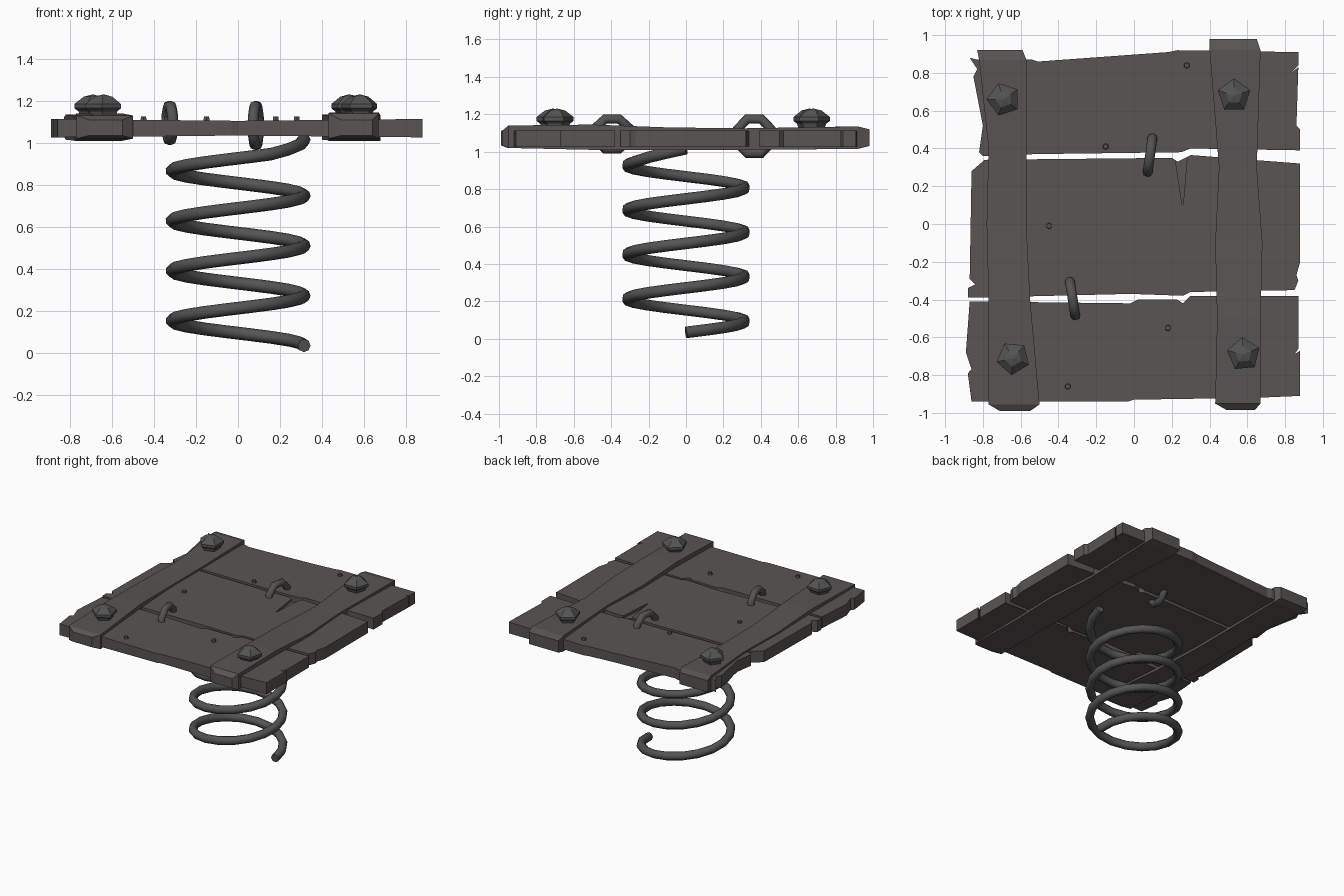
import bpy, bmesh, math
from mathutils import Matrix, Vector

if "Cube" in bpy.data.objects:
    bpy.data.objects.remove(bpy.data.objects["Cube"])


def material(name, rgb):
    mat = bpy.data.materials.new(name)
    mat.use_nodes = True
    mat.diffuse_color = (*rgb, 1)
    shader = mat.node_tree.nodes["Principled BSDF"]
    shader.inputs["Base Color"].default_value = (*rgb, 1)
    shader.inputs["Roughness"].default_value = 0.8
    return mat


wood = material("weathered grey wood", (0.098, 0.09, 0.085))
iron = material("dark iron", (0.09, 0.088, 0.087))


def finish(name, bm, mat):
    bmesh.ops.recalc_face_normals(bm, faces=bm.faces)
    mesh = bpy.data.meshes.new(name)
    bm.to_mesh(mesh)
    bm.free()
    mesh.materials.append(mat)
    obj = bpy.data.objects.new(name, mesh)
    bpy.context.collection.objects.link(obj)
    return obj


def loft(name, rings, mat):
    """Skin a row of equal-length point rings and cap both ends."""
    bm = bmesh.new()
    rows = [[bm.verts.new(p) for p in ring] for ring in rings]
    count = len(rows[0])
    for low, high in zip(rows, rows[1:]):
        for i in range(count):
            j = (i + 1) % count
            bm.faces.new((low[i], low[j], high[j], high[i]))
    bm.faces.new(rows[0])
    bm.faces.new(rows[-1])
    return finish(name, bm, mat)


def bar(name, stations, mat):
    """Bar along y; each station is y, left x, right x, bottom, top."""
    rings = [[(a, y, lo), (b, y, lo), (b, y, hi), (a, y, hi)]
             for y, a, b, lo, hi in stations]
    return loft(name, rings, mat)


def plank(name, outline):
    """Extrude a chipped outline, then let its ends swell slightly."""
    bm = bmesh.new()
    base = bm.faces.new([bm.verts.new((x, y, -0.5)) for x, y in outline])
    top = bmesh.ops.extrude_face_region(bm, geom=[base])
    for v in top["geom"]:
        if isinstance(v, bmesh.types.BMVert):
            v.co.z = 0.5
    for cut in (-0.5, 0, 0.4):
        bmesh.ops.bisect_plane(bm, geom=bm.verts[:] + bm.edges[:] + bm.faces[:],
                               plane_co=(cut, 0, 0), plane_no=(1, 0, 0))
    for v in bm.verts:
        v.co.z = 1.07 + v.co.z * (0.07 + 0.02 * abs(v.co.x))
    return finish(name, bm, wood)


# Three chipped planks
plank("back_plank", [
    (-.87, .88), (-.83, .87), (-.54, .87), (-.51, .86), (.18, .91), (.23, .92),
    (.87, .91), (.87, .84), (.83, .80), (.87, .83), (.86, .52), (.88, .5),
    (.88, .39), (.3, .4), (.25, .38), (-.52, .37), (-.8, .36), (-.82, .38),
    (-.8, .52), (-.85, .78), (-.83, .82)])
middle = plank("middle_plank", [
    (-.86, .28), (-.79, .34), (.2, .35), (.23, .33), (.3, .365), (.88, .32),
    (.88, -.2), (.86, -.27), (.87, -.3), (.85, -.35), (.3, -.36), (.26, -.38),
    (-.02, -.37), (-.84, -.39), (-.88, -.39), (-.88, -.34), (-.84, -.32),
    (-.87, -.29)])
plank("front_plank", [
    (-.87, -.41), (-.02, -.42), (.02, -.4), (.23, -.4), (.26, -.42), (.3, -.38),
    (.87, -.38), (.87, -.66), (.85, -.69), (.88, -.67), (.88, -.91), (.65, -.92),
    (0, -.93), (-.03, -.94), (-.86, -.94), (-.88, -.79), (-.86, -.77),
    (-.89, -.68)])

# Split in the middle plank
cutter = bar("split_cutter", [(.1, .255, .26, 1.088, 1.2),
                              (.4, .21, .285, 1.088, 1.2)], wood)
cutter.hide_render = True
split = middle.modifiers.new("split", 'BOOLEAN')
split.object = cutter
split.solver = 'EXACT'
bpy.context.view_layer.objects.active = middle
bpy.ops.object.modifier_apply(modifier="split")
bpy.data.objects.remove(cutter)

# Two crooked cross beams
bar("right_beam", [
    (-.99, -.71, -.55, 1.035, 1.11), (-.955, -.77, -.5, 1.02, 1.13),
    (-.4, -.77, -.55, 1.01, 1.14), (0, -.78, -.57, 1.01, 1.125),
    (.4, -.77, -.57, 1.01, 1.125), (.87, -.82, -.57, 1.015, 1.135),
    (.92, -.83, -.59, 1.03, 1.12)], wood)
bar("left_beam", [
    (-.985, .49, .64, 1.035, 1.11), (-.95, .43, .67, 1.02, 1.14),
    (-.5, .44, .67, 1.01, 1.145), (-.1, .43, .68, 1.01, 1.13),
    (.3, .45, .65, 1.01, 1.125), (.92, .4, .67, 1.015, 1.135),
    (.98, .4, .65, 1.03, 1.12)], wood)

# Five-sided domed bolts
profile = [(.06, 1.12), (.07, 1.15), (.09, 1.165), (.09, 1.185),
           (.045, 1.22), (.005, 1.23)]
bolts = [("back_right_bolt", -.69, .66, 180), ("back_left_bolt", .53, .68, 90),
         ("front_right_bolt", -.64, -.71, 265), ("front_left_bolt", .58, -.69, 95)]
for name, x, y, turn in bolts:
    angles = [math.radians(turn + 72 * i) for i in range(5)]
    loft(name, [[(x + r * math.cos(a), y + r * math.sin(a), z) for a in angles]
                for r, z in profile], iron)

# Small nail heads
for i, (x, y) in enumerate([(.28, .84), (-.15, .41), (-.45, -.01),
                            (.18, -.55), (-.35, -.86)]):
    bm = bmesh.new()
    bmesh.ops.create_cone(bm, cap_ends=True, segments=6, radius1=.02,
                          radius2=.014, depth=.04,
                          matrix=Matrix.Translation((x, y, 1.105)))
    finish(f"nail_{i + 1}", bm, iron)


def tube(name, points, radius, closed=False):
    """Round rod along a path, converted to a mesh."""
    curve = bpy.data.curves.new(name, 'CURVE')
    curve.dimensions = '3D'
    curve.bevel_depth = radius
    curve.bevel_resolution = 2
    curve.use_fill_caps = True
    spline = curve.splines.new('POLY')
    spline.points.add(len(points) - 1)
    for p, co in zip(spline.points, points):
        p.co = (*co, 1)
    spline.use_cyclic_u = closed
    curve.materials.append(iron)
    obj = bpy.data.objects.new(name, curve)
    bpy.context.collection.objects.link(obj)
    bpy.ops.object.select_all(action='DESELECT')
    obj.select_set(True)
    bpy.context.view_layer.objects.active = obj
    bpy.ops.object.convert(target='MESH')


# Iron loops through the plank gaps
for name, x, y, z, height, lean in [("back_loop", .085, .365, 1.083, .092, .14),
                                    ("front_loop", -.325, -.395, 1.095, .08, -.16)]:
    path = []
    for i in range(8):
        a = math.tau * (i + .5) / 8
        reach = .098 * math.cos(a)
        path.append(Vector((x + reach * lean, y + reach,
                            z + height * math.sin(a) / math.cos(math.pi / 8))))
    tube(name, path, .026, closed=True)

# Coil spring, its last steps rising into the planks
turns, steps = 4, 18
coil = []
for i in range(turns * steps + 1):
    a = math.tau * i / steps
    lift = .03 * max(0, i - turns * steps + 3) / 3
    coil.append((.315 * math.cos(a), .315 * math.sin(a),
                 .034 + .238 * i / steps + lift))
tube("spring", coil, .031)
